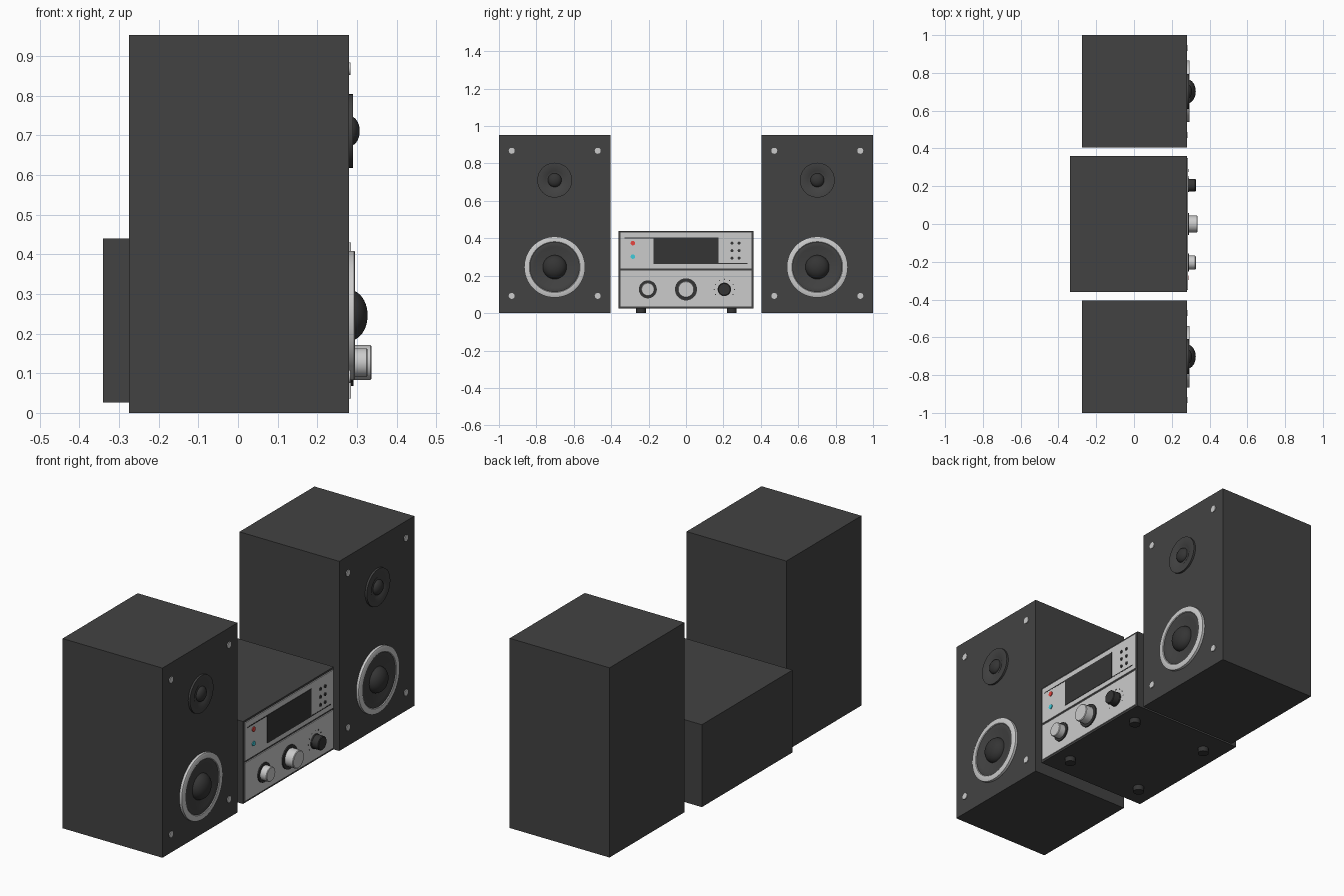
import bpy, bmesh, math
from mathutils import Vector

if "Cube" in bpy.data.objects:
    bpy.data.objects.remove(bpy.data.objects["Cube"])


def material(name, r, g, b):
    m = bpy.data.materials.new(name)
    m.diffuse_color = (r, g, b, 1)
    m.use_nodes = True
    m.node_tree.nodes["Principled BSDF"].inputs["Base Color"].default_value = m.diffuse_color
    return m


DARK = material("charcoal", 0.055, 0.055, 0.055)
BLACK = material("black", 0.035, 0.035, 0.035)
SILVER = material("silver", 0.55, 0.55, 0.55)
RED = material("red_light", 0.8, 0.06, 0.05)
CYAN = material("cyan_light", 0.05, 0.6, 0.7)


def finish(bm, name, mat, smooth=False):
    bmesh.ops.recalc_face_normals(bm, faces=bm.faces)
    me = bpy.data.meshes.new(name)
    bm.to_mesh(me)
    bm.free()
    me.materials.append(mat)
    ob = bpy.data.objects.new(name, me)
    bpy.context.collection.objects.link(ob)
    if smooth:
        bpy.ops.object.select_all(action='DESELECT')
        ob.select_set(True)
        bpy.context.view_layer.objects.active = ob
        bpy.ops.object.shade_smooth_by_angle(angle=math.radians(35))
    return ob


def box(name, x, y, z, mat):
    """Box from (low, high) ranges."""
    bm = bmesh.new()
    bmesh.ops.create_cube(bm, size=1)
    for v in bm.verts:
        v.co = Vector([(a + b) / 2 + c * (b - a) for c, (a, b) in zip(v.co, (x, y, z))])
    return finish(bm, name, mat)


def lathe(name, profile, y, z, mat, steps=48):
    """Revolve (radius, x) points about an axis running along x."""
    bm = bmesh.new()
    vs = [bm.verts.new((x, r, 0)) for r, x in profile]
    es = [bm.edges.new(p) for p in zip(vs, vs[1:])]
    bmesh.ops.spin(bm, geom=vs + es, cent=(0, 0, 0), axis=(1, 0, 0),
                   angle=2 * math.pi, steps=steps)
    bmesh.ops.remove_doubles(bm, verts=bm.verts, dist=1e-5)
    bmesh.ops.translate(bm, verts=bm.verts, vec=(0, y, z))
    return finish(bm, name, mat, True)


def disc(name, r, x0, x1, y, z, mat, steps=24):
    return lathe(name, [(0, x0), (r, x0), (r, x1), (0, x1)], y, z, mat, steps)


def dome(name, r, x0, x1, y, z):
    pts = [(r * math.cos(a), x0 + (x1 - x0) * math.sin(a))
           for a in [i * math.pi / 20 for i in range(10)]]
    return lathe(name, [(0, x0)] + pts + [(0, x1)], y, z, BLACK)


# Pair of speakers
for side, s in (("left", -1), ("right", 1)):
    y = 0.702 * s
    box(side + "_cabinet", (-0.275, 0.28), (y - 0.298, y + 0.298), (0, 0.953), DARK)
    # Woofer: silver ring, shallow cone, dust cap
    lathe(side + "_woofer_ring", [(0.163, 0.278), (0.163, 0.293), (0.160, 0.295),
          (0.136, 0.295), (0.133, 0.292), (0.133, 0.278)], y, 0.246, SILVER, 64)
    lathe(side + "_woofer_cone", [(0.134, 0.279), (0.134, 0.291), (0.122, 0.293),
          (0.110, 0.290), (0.06, 0.282)], y, 0.246, DARK, 64)
    dome(side + "_woofer_cap", 0.064, 0.281, 0.327, y, 0.246)
    # Tweeter: plate and dome
    lathe(side + "_tweeter_plate", [(0.093, 0.278), (0.093, 0.29), (0.056, 0.29),
          (0.05, 0.286), (0.03, 0.284)], y, 0.711, DARK)
    dome(side + "_tweeter_dome", 0.037, 0.283, 0.307, y, 0.711)
    # Grille pegs
    for dy in (-0.23, 0.23):
        for z in (0.092, 0.868):
            disc(side + "_grille_peg", 0.016, 0.278, 0.284, y + dy, z, SILVER)

# Receiver body and the two silver front plates
box("receiver_body", (-0.34, 0.28), (-0.36, 0.36), (0.026, 0.44), DARK)
box("lower_plate", (0.278, 0.285), (-0.35, 0.35), (0.036, 0.228), SILVER)
box("upper_plate", (0.278, 0.285), (-0.35, 0.35), (0.238, 0.43), SILVER)
box("display", (0.28, 0.287), (-0.175, 0.175), (0.262, 0.403), BLACK)

# Thin trim lines beside the display
box("trim_line_top", (0.28, 0.286), (-0.33, -0.175), (0.398, 0.403), BLACK)
box("trim_line_bottom", (0.28, 0.286), (0.175, 0.33), (0.262, 0.267), BLACK)

# Indicator lights and button grid
disc("power_light", 0.012, 0.28, 0.289, -0.284, 0.374, RED)
disc("standby_light", 0.012, 0.28, 0.289, -0.284, 0.302, CYAN)
for y in (0.246, 0.284):
    for z in (0.294, 0.334, 0.374):
        disc("button", 0.008, 0.28, 0.289, y, z, BLACK, 16)

# Knobs with collars
for name, y, r, collar, tip, mat in (("left_knob", -0.204, 0.036, 0.048, 0.327, SILVER),
                                     ("volume_knob", 0, 0.044, 0.059, 0.337, SILVER),
                                     ("right_knob", 0.205, 0.034, 0.036, 0.327, BLACK)):
    disc(name + "_collar", collar, 0.28, 0.291, y, 0.127, BLACK, 40)
    lathe(name, [(0, 0.284), (r, 0.284), (r, tip - 0.003), (r - 0.003, tip), (0, tip)],
          y, 0.127, mat, 40)

# Dial marks around the right knob
for i in range(9):
    a = math.radians(-30 + i * 30)
    disc("dial_mark", 0.003, 0.28, 0.2865, 0.205 + 0.054 * math.cos(a),
         0.127 + 0.054 * math.sin(a), BLACK, 8)

# Feet
for x in (-0.23, 0.2):
    for y in (-0.24, 0.245):
        bm = bmesh.new()
        bmesh.ops.create_cone(bm, cap_ends=True, segments=32, radius1=0.026,
                              radius2=0.026, depth=0.03)
        bmesh.ops.translate(bm, verts=bm.verts, vec=(x, y, 0.015))
        finish(bm, "foot", BLACK, True)
